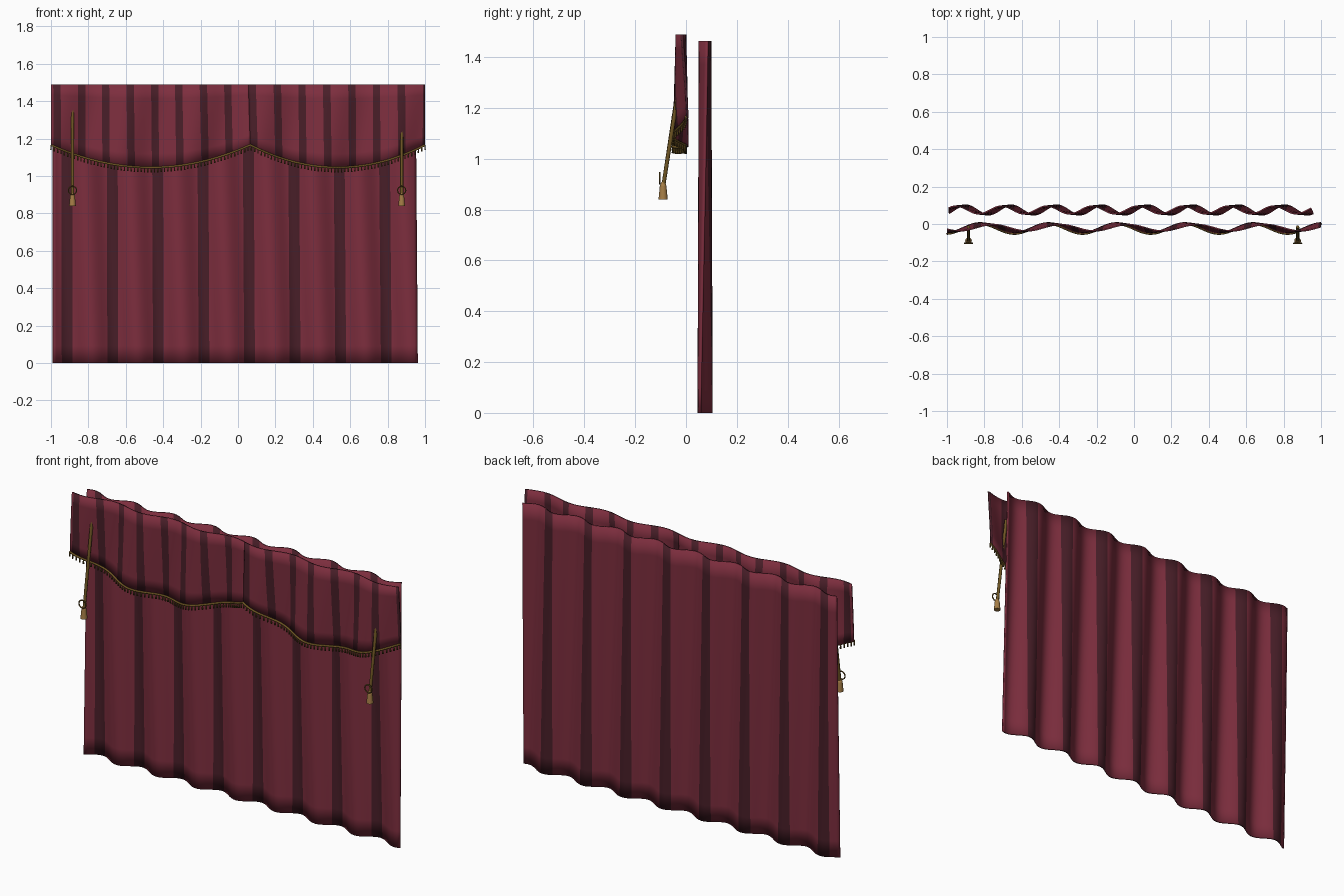
import bpy, bmesh
from math import cos, pi
from mathutils import Vector

cube = bpy.data.objects.get("Cube")
if cube:
    bpy.data.objects.remove(cube)


def material(name, rgb):
    m = bpy.data.materials.new(name)
    m.use_nodes = True
    m.diffuse_color = (*rgb, 1)
    m.node_tree.nodes["Principled BSDF"].inputs["Base Color"].default_value = (*rgb, 1)
    return m


RED = material("wine red cloth", (0.205, 0.027, 0.048))
DARK = material("dark stripe cloth", (0.065, 0.013, 0.021))
GOLD = material("old gold trim", (0.156, 0.091, 0.017))
BRASS = material("light gold tassel", (0.376, 0.205, 0.061))


def finish(name, bm, *mats):
    mesh = bpy.data.meshes.new(name)
    bm.to_mesh(mesh)
    bm.free()
    ob = bpy.data.objects.new(name, mesh)
    bpy.context.collection.objects.link(ob)
    for m in mats:
        mesh.materials.append(m)
    for p in mesh.polygons:
        p.use_smooth = True
    return ob


def cloth(name, first, last, rows, point, striped):
    """Wavy sheet with dark stripes chosen by column, thickened."""
    bm = bmesh.new()
    grid = [[bm.verts.new(point(c, r / rows)) for r in range(rows + 1)]
            for c in range(first, last + 1)]
    for i in range(last - first):
        for r in range(rows):
            f = bm.faces.new((grid[i][r], grid[i + 1][r], grid[i + 1][r + 1], grid[i][r + 1]))
            f.material_index = int(striped(first + i))
    ob = finish(name, bm, RED, DARK)
    solid = ob.modifiers.new("thickness", "SOLIDIFY")
    solid.thickness = 0.008
    solid.offset = 0


def cone(bm, a, b, r1, r2, sides=8):
    """Tapered rod from a to b."""
    a, b = Vector(a), Vector(b)
    d = b - a
    ret = bmesh.ops.create_cone(bm, cap_ends=True, segments=sides, radius1=r1,
                                radius2=r2, depth=d.length)
    m = d.to_track_quat("Z", "Y").to_matrix().to_4x4()
    m.translation = (a + b) / 2
    bmesh.ops.transform(bm, matrix=m, verts=ret["verts"])


def tube(name, points, radius, mat, cyclic=False):
    cu = bpy.data.curves.new(name, "CURVE")
    cu.dimensions = "3D"
    cu.bevel_depth = radius
    cu.bevel_resolution = 1
    cu.use_fill_caps = True
    sp = cu.splines.new("POLY")
    sp.points.add(len(points) - 1)
    for p, co in zip(sp.points, points):
        p.co = (*co, 1)
    sp.use_cyclic_u = cyclic
    cu.materials.append(mat)
    ob = bpy.data.objects.new(name, cu)
    bpy.context.collection.objects.link(ob)


# Back curtain: eight deep folds, a stripe on each
def curtain_point(c, v):
    x = -0.99 + 1.95 * c / 128
    amp = 0.026 - 0.005 * v
    y = 0.075 + amp * cos(2 * pi * (x + 0.9 + 0.05 * v) / 0.244)
    return (x - 0.012 * v * (c / 128), y, 1.462 * v)


cloth("back_curtain", 0, 128, 16, curtain_point, lambda c: 3 <= c % 16 <= 6)

# Valance: two scalloped swags meeting at a seam
SEAM, END = 81, 152


def hem(c):
    a, b = (0, SEAM) if c <= SEAM else (SEAM, END)
    return 1.045 + 0.12 * (2 * (c - a) / (b - a) - 1) ** 2


def valance_point(c, v):
    x = -1 + 2 * c / END
    amp = 0.026 - 0.009 * v
    y = -0.02 - amp * cos(2 * pi * (x + 0.64 - 0.07 * v) / 0.365)
    z = hem(c) + (1.488 - hem(c)) * v
    return (x - 0.01 * v * (1 - abs(x)), y, z)


for name, a, b in (("left_swag", SEAM, END), ("right_swag", 0, SEAM)):
    cloth(name, a, b, 6, valance_point, lambda c: 1 <= c % 10 <= 3)

# Gold braid and hanging fringe along the hem
front = Vector((0, -0.006, 0))
tube("hem_braid", [Vector(valance_point(c, 0)) + front for c in range(END + 1)], 0.006, GOLD)
bm = bmesh.new()
for k in range(113):
    p = Vector(valance_point(k * END / 112, 0)) + front
    cone(bm, p, p - Vector((0, 0, 0.026)), 0.003, 0.0045, 6)
finish("hem_fringe", bm, GOLD)

# Pull cords with ring and bell tassel
for side, x, top in (("right", -0.885, 1.38), ("left", 0.875, 1.36)):
    foot = Vector((x, -0.088, 0.9))
    tube(side + "_cord", [(x, -0.016, top), foot], 0.009, GOLD)
    ring = [(x + 0.022 * cos(t * pi / 8), -0.103, 0.923 + 0.022 * cos(t * pi / 8 - pi / 2))
            for t in range(16)]
    tube(side + "_cord_ring", ring, 0.0035, GOLD, True)
    bm = bmesh.new()
    cone(bm, (x, -0.09, 0.84), (x, -0.09, 0.893), 0.018, 0.013, 12)
    cone(bm, (x, -0.09, 0.893), (x, -0.09, 0.908), 0.013, 0.007, 12)
    ob = finish(side + "_tassel", bm, BRASS)
    bpy.ops.object.select_all(action="DESELECT")
    ob.select_set(True)
    bpy.context.view_layer.objects.active = ob
    bpy.ops.object.shade_smooth_by_angle()
